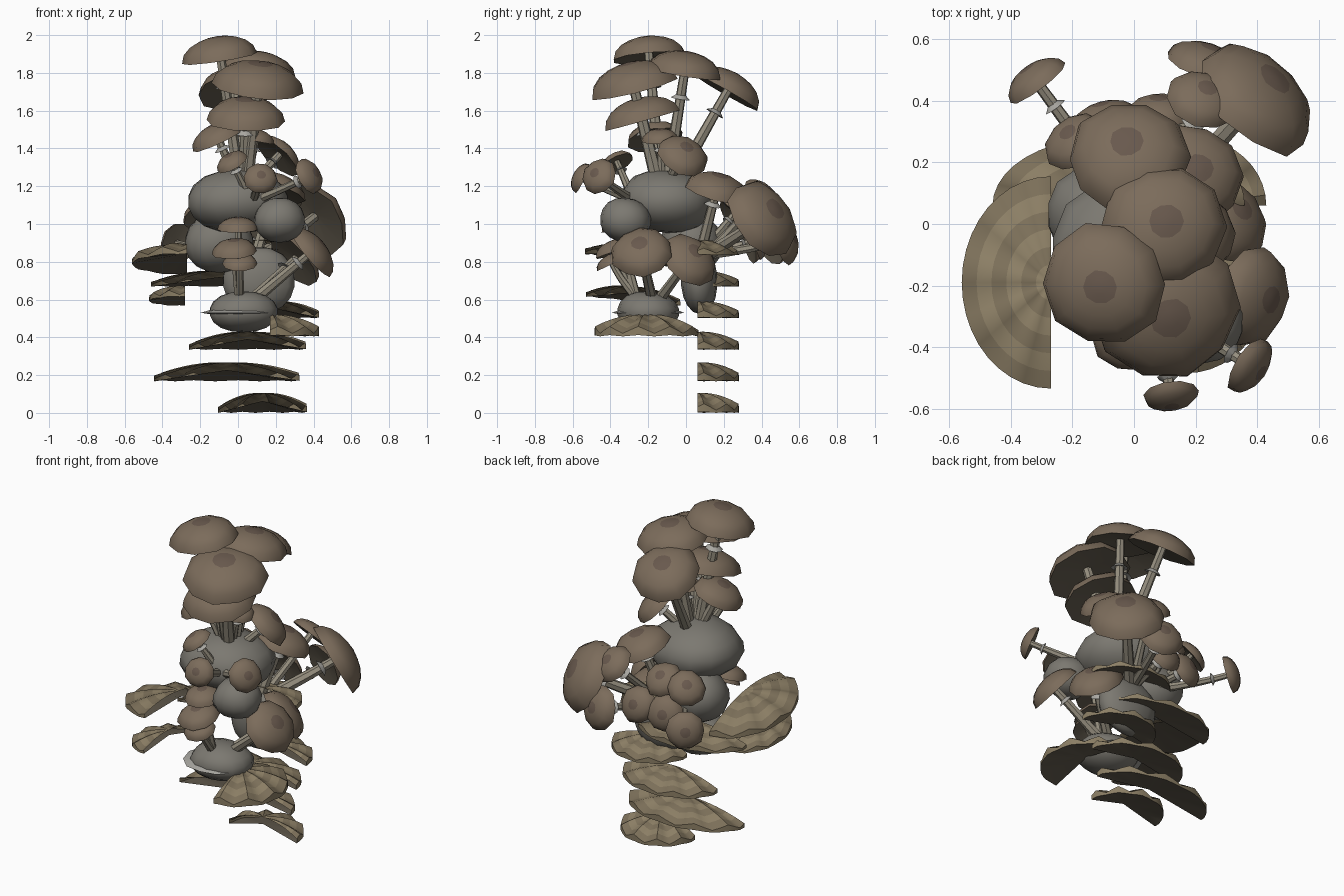
import bpy, bmesh, math, random
from mathutils import Vector, Matrix

if "Cube" in bpy.data.objects:
    bpy.data.objects.remove(bpy.data.objects["Cube"])

random.seed(4)
UP = Vector((0, 0, 1))


def mat(name, *c):
    m = bpy.data.materials.new(name)
    m.diffuse_color = (*c, 1)
    m.use_nodes = True
    m.node_tree.nodes["Principled BSDF"].inputs["Base Color"].default_value = m.diffuse_color
    return m


BROWN = mat("cap_brown", 0.2, 0.15, 0.105)
DARK = mat("cap_center", 0.14, 0.1, 0.075)
GILL = mat("cap_gills", 0.13, 0.11, 0.08)
STEM = mat("stem_tan", 0.3, 0.27, 0.21)
COLLAR = mat("collar_grey", 0.4, 0.39, 0.36)
ROCK = mat("blob_grey", 0.2, 0.19, 0.165)
TAN = mat("shelf_tan", 0.26, 0.21, 0.13)
BAND = mat("shelf_band", 0.2, 0.16, 0.1)


def finish(name, bm, mats, angle=50):
    me = bpy.data.meshes.new(name)
    bm.to_mesh(me)
    bm.free()
    ob = bpy.data.objects.new(name, me)
    bpy.context.collection.objects.link(ob)
    for m in mats:
        me.materials.append(m)
    bpy.ops.object.select_all(action='DESELECT')
    ob.select_set(True)
    bpy.context.view_layer.objects.active = ob
    bpy.ops.object.shade_smooth_by_angle(angle=math.radians(angle))


def bridge(bm, a, b, mi=0):
    for i in range(len(a)):
        j = (i + 1) % len(a)
        bm.faces.new((a[i], a[j], b[j], b[i])).material_index = mi


def ring(bm, c, axis, r, z, n, jit=None):
    q = UP.rotation_difference(axis)
    jit = jit or [1] * n
    return [bm.verts.new(c + q @ Vector((r * k * math.cos(math.tau * i / n),
                                         r * k * math.sin(math.tau * i / n), z)))
            for i, k in enumerate(jit)]


def mushroom(name, c, axis, r, base, collar):
    # cap: rounded dome with a shallow gill side
    bm = bmesh.new()
    h, n = r * 0.58, 10
    jit = [random.uniform(0.96, 1.05) for _ in range(n)]
    c0 = c - axis * h * 0.45
    rs = [ring(bm, c0, axis, r * 0.15, h * 0.25, n)]
    for t in (0, 22, 42, 60, 74, 83):
        a = math.radians(t)
        rs.append(ring(bm, c0, axis, r * math.cos(a), h * math.sin(a), n, jit))
    for k in range(6):
        bridge(bm, rs[k], rs[k + 1], 2 if k == 0 else int(k == 5))
    apex = bm.verts.new(c0 + axis * h * 1.02)
    for i in range(n):
        bm.faces.new((rs[-1][i], rs[-1][(i + 1) % n], apex)).material_index = 1
    bm.faces.new(rs[0][::-1]).material_index = 2
    finish(name + "_cap", bm, [BROWN, DARK, GILL])

    # stem: tapered tube bending into the cap axis
    bm = bmesh.new()
    end = c0 + axis * h * 0.3
    ctl = end - axis * (end - base).length * 0.45
    point = lambda t: base * (1 - t) ** 2 + ctl * (2 * t * (1 - t)) + end * t * t
    tangent = lambda t: ((ctl - base) * (1 - t) + (end - ctl) * t).normalized()
    sr = 0.012 + r * 0.075
    rs = [ring(bm, point(k / 4), tangent(k / 4), sr * (1.25 - 0.09 * k), 0, 7)
          for k in range(5)]
    for a, b in zip(rs, rs[1:]):
        bridge(bm, a, b)
    bm.faces.new(rs[0][::-1])
    bm.faces.new(rs[-1])
    finish(name + "_stem", bm, [STEM])

    # flared collar on the stem
    if collar:
        bm = bmesh.new()
        p, a = point(0.72), tangent(0.72)
        inner = ring(bm, p, a, sr * 0.9, sr * 0.6, 8)
        outer = ring(bm, p, a, sr * 1.9, -sr * 0.2, 8)
        under = ring(bm, p, a, sr * 0.9, 0, 8)
        bridge(bm, outer, inner)
        bridge(bm, under, outer)
        finish(name + "_collar", bm, [COLLAR])


def cluster(name, base, lift, caps, collar=True):
    # caps lean away from the shared base, pulled upright by lift
    base = Vector(base)
    for i, (x, y, z, r) in enumerate(caps):
        c = Vector((x, y, z))
        axis = ((c - base).normalized() + UP * lift).normalized()
        root = base + Vector((x - base.x, y - base.y, 0)) * 0.15
        mushroom(f"{name}_{i + 1}", c, axis, r, root, collar)


def shelf(name, c, ang, hw, depth, h, tilt=0.0):
    # half-disc bracket: wavy banded top, thin rim, fan underside, open back
    bm = bmesh.new()
    n = 20
    M = Matrix.Translation(c) @ Matrix.Rotation(math.radians(ang), 4, 'Z')

    def v(r, i, low=False):
        t = math.pi * i / n
        x = hw * r * math.cos(t)
        z = h * (1 - 0.7 * r ** 2) + 0.16 * h * r * math.sin(10 * t)
        if low:
            z = 0.03 * h * (1 + math.sin(10 * t))
        return bm.verts.new(M @ Vector((x, depth * r * math.sin(t), z + tilt * x)))

    top = v(0, 0)
    rows = 6
    grid = [[v(k / rows, i) for i in range(n + 1)] for k in range(1, rows + 1)]
    rim = [v(1, i, True) for i in range(n + 1)]
    bot = bm.verts.new(M @ Vector((0, 0, h * 0.6)))
    for i in range(n):
        bm.faces.new((top, grid[0][i], grid[0][i + 1]))
        for k in range(rows - 1):
            bm.faces.new((grid[k][i], grid[k + 1][i], grid[k + 1][i + 1],
                          grid[k][i + 1])).material_index = (k + 1) % 2
        bm.faces.new((grid[-1][i], rim[i], rim[i + 1], grid[-1][i + 1]))
        bm.faces.new((bot, rim[i + 1], rim[i])).material_index = 2
    finish(name, bm, [TAN, BAND, GILL], 45)


def blob(name, c, rad):
    bm = bmesh.new()
    bmesh.ops.create_uvsphere(bm, u_segments=14, v_segments=9, radius=1)
    for v in bm.verts:
        k = 1 + 0.04 * math.sin(3 * v.co.x + 1) * math.cos(3 * v.co.y + 2 * v.co.z)
        v.co = Vector(c) + Vector([a * b * k for a, b in zip(v.co, rad)])
    finish(name, bm, [ROCK], 80)


# grey rounded bodies
blob("main_blob", (0, -0.1, 1.12), (0.28, 0.26, 0.17))
blob("left_blob", (-0.1, 0.03, 0.9), (0.19, 0.17, 0.16))
blob("small_front_blob", (0.22, -0.32, 1.02), (0.14, 0.14, 0.12))
blob("middle_blob", (0.11, 0.07, 0.7), (0.2, 0.1, 0.18))
blob("bottom_blob", (0.03, -0.2, 0.535), (0.19, 0.17, 0.11))

# thin skirt around the bottom blob
bm = bmesh.new()
rag = [random.uniform(0.93, 1.05) for _ in range(12)]
mid = Vector((0.01, -0.2, 0.53))
edge = ring(bm, mid, UP, 0.2, 0, 12, rag)
bridge(bm, edge, ring(bm, mid, UP, 0.14, 0.02, 12))
bridge(bm, ring(bm, mid, UP, 0.14, -0.01, 12), edge)
finish("bottom_skirt", bm, [COLLAR])

# bracket shelves: evenly stepped stack at the back, then the sides
for i, (x, hw) in enumerate([(0.13, 0.235), (-0.06, 0.385), (0.05, 0.31),
                             (0.19, 0.24), (-0.1, 0.36), (0.1, 0.26)]):
    shelf(f"back_shelf_{i + 1}", (x, 0.06, i * 0.167), 0, hw,
          0.22, 0.105 - 0.005 * i)
shelf("right_shelf", (0.17, -0.21, 0.405), -90, 0.275, 0.26, 0.115)
shelf("left_upper_shelf", (-0.27, -0.19, 0.785), 90, 0.345, 0.29, 0.1, -0.16)
shelf("left_lower_shelf", (-0.28, -0.28, 0.59), 90, 0.25, 0.19, 0.08, -0.1)

# mushroom clusters: each cap is x, y, z, radius
cluster("top_mushroom", (0.03, -0.12, 1.2), 0.15, [
    (-0.1, -0.2, 1.93, 0.2), (0.11, -0.29, 1.78, 0.24), (0.1, 0, 1.85, 0.2),
    (-0.02, 0.24, 1.74, 0.2), (0.04, -0.25, 1.6, 0.21),
    (-0.12, -0.17, 1.48, 0.15), (0.1, -0.14, 1.47, 0.1), (0.23, -0.01, 1.38, 0.14)])
cluster("front_mushroom", (0.08, -0.27, 1.14), 0.1, [
    (-0.04, -0.37, 1.34, 0.09), (0.12, -0.57, 1.25, 0.09), (0.39, -0.47, 1.26, 0.1)])
cluster("low_front_mushroom", (0.01, -0.25, 0.62), 0.5, [
    (0, -0.35, 1.0, 0.11), (-0.02, -0.37, 0.88, 0.12), (0.01, -0.4, 0.81, 0.09)], False)
cluster("right_mushroom", (0.03, -0.17, 0.6), 0.1, [
    (0.41, -0.24, 0.87, 0.16), (0.32, 0.03, 0.83, 0.16)])
cluster("back_mushroom", (0.08, 0.06, 0.84), 0.12, [
    (0.42, 0.43, 1.05, 0.22), (0.24, 0.54, 0.92, 0.13), (0.23, 0.42, 1.16, 0.12),
    (0.2, 0.17, 1.21, 0.17), (0.08, 0.38, 0.92, 0.11)])
cluster("back_left_mushroom", (-0.02, 0.06, 0.86), 0.12, [
    (-0.03, 0.28, 1.08, 0.11), (-0.2, 0.28, 1.07, 0.11),
    (-0.1, 0.36, 0.9, 0.11), (-0.33, 0.48, 0.9, 0.11)])
